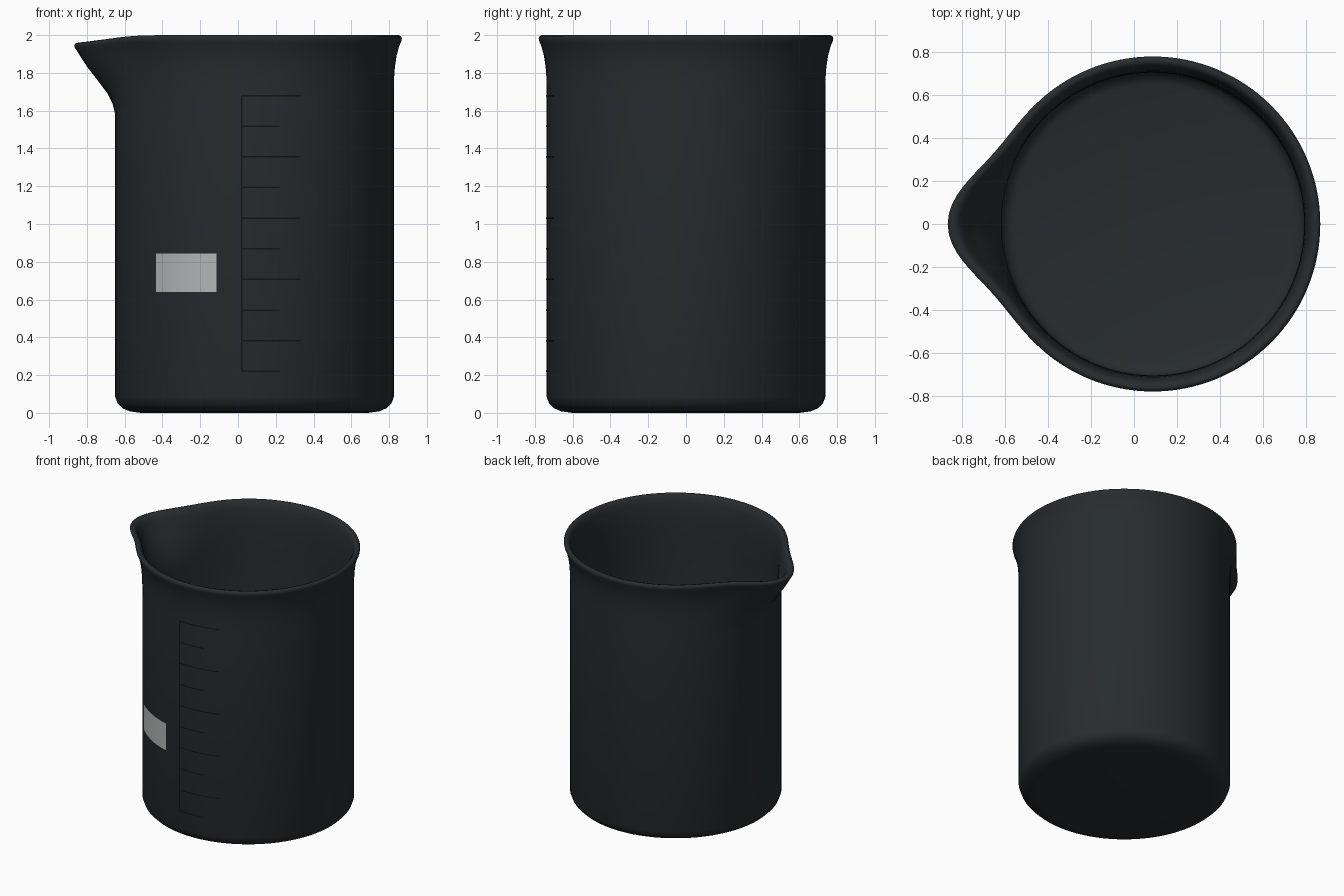
import bpy, bmesh
from math import sin, cos, asin, pi, exp, radians

if "Cube" in bpy.data.objects:
    bpy.data.objects.remove(bpy.data.objects["Cube"])

CX, R, SEG = 0.0875, 0.7375, 128


def material(name, rgb):
    m = bpy.data.materials.new(name)
    m.diffuse_color = (*rgb, 1)
    m.use_nodes = True
    m.node_tree.nodes["Principled BSDF"].inputs["Base Color"].default_value = m.diffuse_color
    return m


def finish(bm, name, mat, angle=50):
    me = bpy.data.meshes.new(name)
    bm.to_mesh(me)
    bm.free()
    ob = bpy.data.objects.new(name, me)
    bpy.context.collection.objects.link(ob)
    me.materials.append(mat)
    bpy.ops.object.select_all(action='DESELECT')
    ob.select_set(True)
    bpy.context.view_layer.objects.active = ob
    bpy.ops.object.shade_smooth_by_angle(angle=radians(angle))
    return ob


dark = material("dark_body", (0.02, 0.025, 0.028))
ink = material("black_ink", (0.006, 0.007, 0.008))
pale = material("pale_label", (0.45, 0.47, 0.47))

# Wall profile, outside bottom to inside floor: radius, height, spout push
profile = [
    (.60, 0, 0), (.66, .008, 0), (.70, .025, 0), (.725, .05, 0), (.7375, .085, 0),
    (R, 1.58, 0), (R, 1.64, .015), (R, 1.69, .04), (.738, 1.76, .092),
    (.743, 1.83, .142), (.752, 1.89, .165), (.765, 1.94, .175), (.777, 1.968, .176),
    (.78, 1.982, .175), (.776, 1.994, .173), (.764, 2.0, .17), (.748, 1.996, .168),
    (.735, 1.98, .165), (.724, 1.94, .158), (.713, 1.87, .145), (.708, 1.80, .11),
    (.706, 1.70, .045), (.705, 1.58, 0), (.705, .10, 0), (.69, .06, 0), (.65, .045, 0)]

# Beaker: revolved profile, with the spout pulled out towards -x
bm = bmesh.new()
rings = []
for r, z, push in profile:
    ring = []
    for i in range(SEG):
        a = 2 * pi * i / SEG - pi          # zero points along the spout
        bump = exp(-(a / radians(18.3)) ** 2)
        drop = 0.04 * max(0, (z - 1.85) / 0.15) * exp(-(a / radians(23)) ** 2)
        rad = r + push * bump
        ring.append(bm.verts.new((CX - rad * cos(a), -rad * sin(a), z - drop)))
    rings.append(ring)
for lo, hi in zip(rings, rings[1:]):
    for i in range(SEG):
        j = (i + 1) % SEG
        bm.faces.new((lo[i], lo[j], hi[j], hi[i]))
bm.faces.new(rings[0][::-1])
bm.faces.new(rings[-1])
bmesh.ops.recalc_face_normals(bm, faces=bm.faces)
finish(bm, "beaker", dark)


# Printed patch wrapped on the front of the wall
def patch(bm, x0, x1, z0, z1, lift=0.003):
    rad = R + lift
    a0, a1 = asin((x0 - CX) / rad), asin((x1 - CX) / rad)
    n = max(1, int((x1 - x0) / 0.02))
    cols = []
    for i in range(n + 1):
        a = a0 + (a1 - a0) * i / n
        cols.append([bm.verts.new((CX + rad * sin(a), -rad * cos(a), z)) for z in (z0, z1)])
    for p, q in zip(cols, cols[1:]):
        bm.faces.new((p[0], q[0], q[1], p[1]))


# Measuring scale: one upright line, long and short ticks
bm = bmesh.new()
W = 0.004
patch(bm, 0.015, 0.023, 0.22, 1.68)
for k in range(10):
    z = 1.68 - k * (1.68 - 0.22) / 9
    patch(bm, 0.019, 0.33 if k % 2 == 0 else 0.22, z - W, z + W)
finish(bm, "measuring_scale", ink)

# Blank writing label
bm = bmesh.new()
patch(bm, -0.435, -0.115, 0.64, 0.845)
finish(bm, "writing_label", pale)
